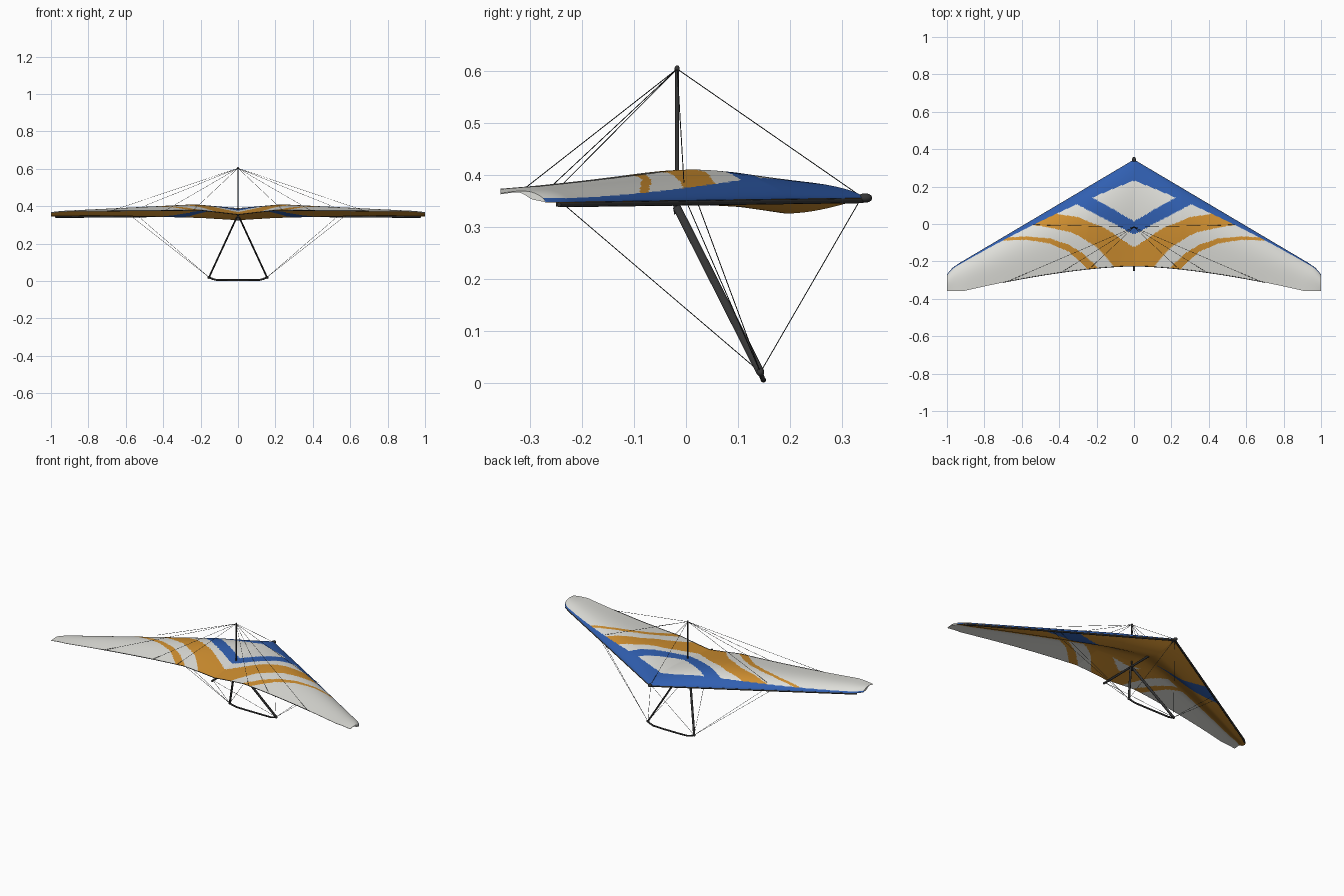
import bpy, bmesh, math
from mathutils import Vector, Matrix

if "Cube" in bpy.data.objects:
    bpy.data.objects.remove(bpy.data.objects["Cube"])


def mat(name, rgb):
    m = bpy.data.materials.new(name)
    m.diffuse_color = (*rgb, 1)
    m.use_nodes = True
    m.node_tree.nodes["Principled BSDF"].inputs["Base Color"].default_value = m.diffuse_color
    return m


WHITE = mat("sail_white", (0.74, 0.74, 0.70))
BLUE = mat("sail_blue", (0.03, 0.115, 0.44))
GOLD = mat("sail_gold", (0.64, 0.28, 0.03))
DARK = mat("frame_dark", (0.035, 0.035, 0.035))
WIRE = mat("wire_dark", (0.045, 0.05, 0.05))


def finish(name, bm, mats):
    bmesh.ops.recalc_face_normals(bm, faces=bm.faces[:])
    me = bpy.data.meshes.new(name)
    bm.to_mesh(me)
    bm.free()
    ob = bpy.data.objects.new(name, me)
    bpy.context.collection.objects.link(ob)
    for m in mats:
        me.materials.append(m)
    bpy.ops.object.select_all(action='DESELECT')
    ob.select_set(True)
    bpy.context.view_layer.objects.active = ob
    bpy.ops.object.shade_smooth_by_angle(angle=math.radians(40))
    return ob


def rod(name, p, q, a, b=None, m=DARK, seg=12):
    """Straight tube; a = half width across, b = half depth fore and aft."""
    p, q, b = Vector(p), Vector(q), b or a
    d = q - p
    u = d.cross(Vector((0, 1, 0)))
    u = (u if u.length > 1e-5 else Vector((1, 0, 0))).normalized()
    v = d.normalized().cross(u)
    M = Matrix((u * a, v * b, d)).transposed().to_4x4()
    M.translation = (p + q) / 2
    bm = bmesh.new()
    bmesh.ops.create_cone(bm, cap_ends=True, segments=seg, radius1=1, radius2=1, depth=1, matrix=M)
    return finish(name, bm, [m])


def ball(name, c, size):
    bm = bmesh.new()
    bmesh.ops.create_uvsphere(bm, u_segments=16, v_segments=10, radius=1,
                              matrix=Matrix.Translation(c) @ Matrix.Diagonal((*size, 1)))
    return finish(name, bm, [DARK])


def path(name, pts, r, m=DARK):
    cu = bpy.data.curves.new(name, 'CURVE')
    cu.dimensions, cu.bevel_depth, cu.bevel_resolution = '3D', r, 2
    cu.use_fill_caps = True
    sp = cu.splines.new('POLY')
    sp.points.add(len(pts) - 1)
    for pt, co in zip(sp.points, pts):
        pt.co = (*co, 1)
    ob = bpy.data.objects.new(name, cu)
    cu.materials.append(m)
    bpy.context.collection.objects.link(ob)


# Sail shape
def y_le(x):
    return 0.343 - 0.593 * x - 0.02 * (max(0, x - 0.95) / 0.05) ** 2


def y_te(x):
    return max(-0.357, -0.225 - 0.155 * x ** 1.6)


def z_le(x):
    return 0.355 - 0.008 * x


def z_te(x):
    return 0.355 + 0.025 * min(1, x / 0.2) - 0.008 * x - 0.008 * (max(0, x - 0.9) / 0.1) ** 2


def sail_point(x, t, top):
    base = z_le(x) + t * (z_te(x) - z_le(x))
    camber = 0.035 + 0.048 * x if x < 0.25 else 0.047 * (1 - 0.7 * (x - 0.25) / 0.75)
    z = base + camber * math.sin(math.pi * t ** 0.66)
    if not top:
        g = min(1, max(0, (t - 0.25) / 0.4))
        g = g * g * (3 - 2 * g)
        low = base - 0.03 * (1 - x) ** 1.3 * math.sin(math.pi * min(1, t / 0.55))
        z = min(z - 0.002, (1 - g) * low + g * (z - 0.002))
    return y_le(x) + t * (y_te(x) - y_le(x)), z


def lerp(pts, x):
    for (x0, y0), (x1, y1) in zip(pts, pts[1:]):
        if x0 <= x <= x1:
            return y0 + (y1 - y0) * (x - x0) / (x1 - x0)
    return None


BAND1 = ([(0, -0.125), (0.075, -0.075), (0.155, -0.022), (0.3, 0.036), (0.42, 0.057), (0.6, 0.06)],
         [(0, -0.4), (0.1, -0.24), (0.15, -0.178), (0.21, -0.115), (0.33, -0.045), (0.5, -0.01), (0.6, 0.0)])
BAND2 = ([(0.185, -0.24), (0.27, -0.16), (0.35, -0.11), (0.45, -0.078), (0.57, -0.066), (0.72, -0.075)],
         [(0.185, -0.3), (0.25, -0.24), (0.35, -0.147), (0.45, -0.105), (0.57, -0.084), (0.72, -0.09)])


def colour(x, y, top):
    """0 white, 1 blue, 2 gold"""
    e = y_le(x) - y
    t = e / (y_le(x) - y_te(x))
    if not top:
        # Gold undersurface with a blue wedge that widens to the leading edge
        if t < 0.56:
            return 1 if 0.05 - 0.13 * x < y < 0.025 + 0.1 * x else 2
        if x < 0.2 and y > -0.06:
            return 2
    if e < 0.105 * (1 - x) ** 2 + 0.006:
        return 1
    if x < 0.34 and -0.055 + 0.524 * x < y < 0.015 + 0.57 * x:
        return 1
    for up, lo in (BAND1, BAND2):
        a, b = lerp(up, x), lerp(lo, x)
        if a is not None and b is not None and b < y < a:
            return 2
    return 0


# Sail: closed wing section swept across the span
NS, NC = 190, 90
bm = bmesh.new()
rings = []
for i in range(-NS, NS + 1):
    x = i / NS
    ts = [(j / NC) ** 1.3 for j in range(NC + 1)]
    loop = [(t, True) for t in ts] + [(t, False) for t in reversed(ts[1:])]
    rings.append([bm.verts.new((x, *sail_point(abs(x), t, s))) for t, s in loop])
n = len(rings[0])
for r0, r1 in zip(rings, rings[1:]):
    for j in range(n):
        k = (j + 1) % n
        f = bm.faces.new((r0[j], r0[k], r1[k], r1[j]))
        c = f.calc_center_median()
        f.material_index = colour(abs(c.x), c.y, j <= NC)
for r in (rings[0], rings[-1]):
    bm.faces.new(r)
finish("sail", bm, [WHITE, BLUE, GOLD])

# Keel, nose cap and king post
POST = (0, -0.017, 0.603)
NOSE = (0, 0.338, 0.357)
TAIL = (0, -0.24, 0.347)
rod("keel", (0, -0.25, 0.345), (0, 0.34, 0.352), 0.006)
ball("nose_cap", (0, 0.344, 0.355), (0.011, 0.014, 0.009))
rod("king_post", (0, -0.017, 0.34), POST, 0.004)
ball("king_post_cap", POST, (0.005, 0.005, 0.007))

# Control frame
rod("apex_bracket", (0, -0.02, 0.345), (0, -0.018, 0.324), 0.008, 0.005)
path("base_bar", [(s * x, y, z) for s, seq in ((-1, 1), (1, -1)) for x, y, z in
                  [(0.155, 0.143, 0.02), (0.135, 0.146, 0.011), (0.115, 0.148, 0.006), (0.05, 0.149, 0.005)][::seq]],
     0.005)

for s, side in ((1, "right"), (-1, "left")):
    corner = (s * 0.155, 0.143, 0.02)
    rod("downtube_" + side, (s * 0.008, -0.018, 0.338), corner, 0.0045, 0.008)
    ball("corner_knuckle_" + side, corner, (0.009, 0.007, 0.008))
    # Leading edge tube tucked under the front of the sail
    path("leading_edge_" + side, [(s * x, y_le(x) - 0.004, z_le(x) - 0.005) for x in (0, 0.35, 0.7, 0.93, 0.975)], 0.005)
    path("trailing_edge_cord_" + side, [(s * x / 20, y_te(x / 20), z_te(x / 20)) for x in range(15)], 0.0018)
    # Rigging wires
    junction = (s * 0.575, 0.0, 0.35)
    ends = [("front_wire", corner, NOSE), ("rear_wire", corner, TAIL),
            ("lower_side_wire", corner, junction),
            ("lower_side_wire_inner", corner, (s * 0.54, 0.02, 0.352)),
            ("upper_side_wire", POST, (s * 0.54, -0.004, 0.385))]
    ends += [("luff_line_%d" % i, POST, (s * x, y_te(x), z_te(x))) for i, x in enumerate((0.24, 0.39, 0.68))]
    for nm, p, q in ends:
        rod(nm + "_" + side, p, q, 0.0009, m=WIRE, seg=6)
rod("top_front_wire", POST, NOSE, 0.0009, m=WIRE, seg=6)
